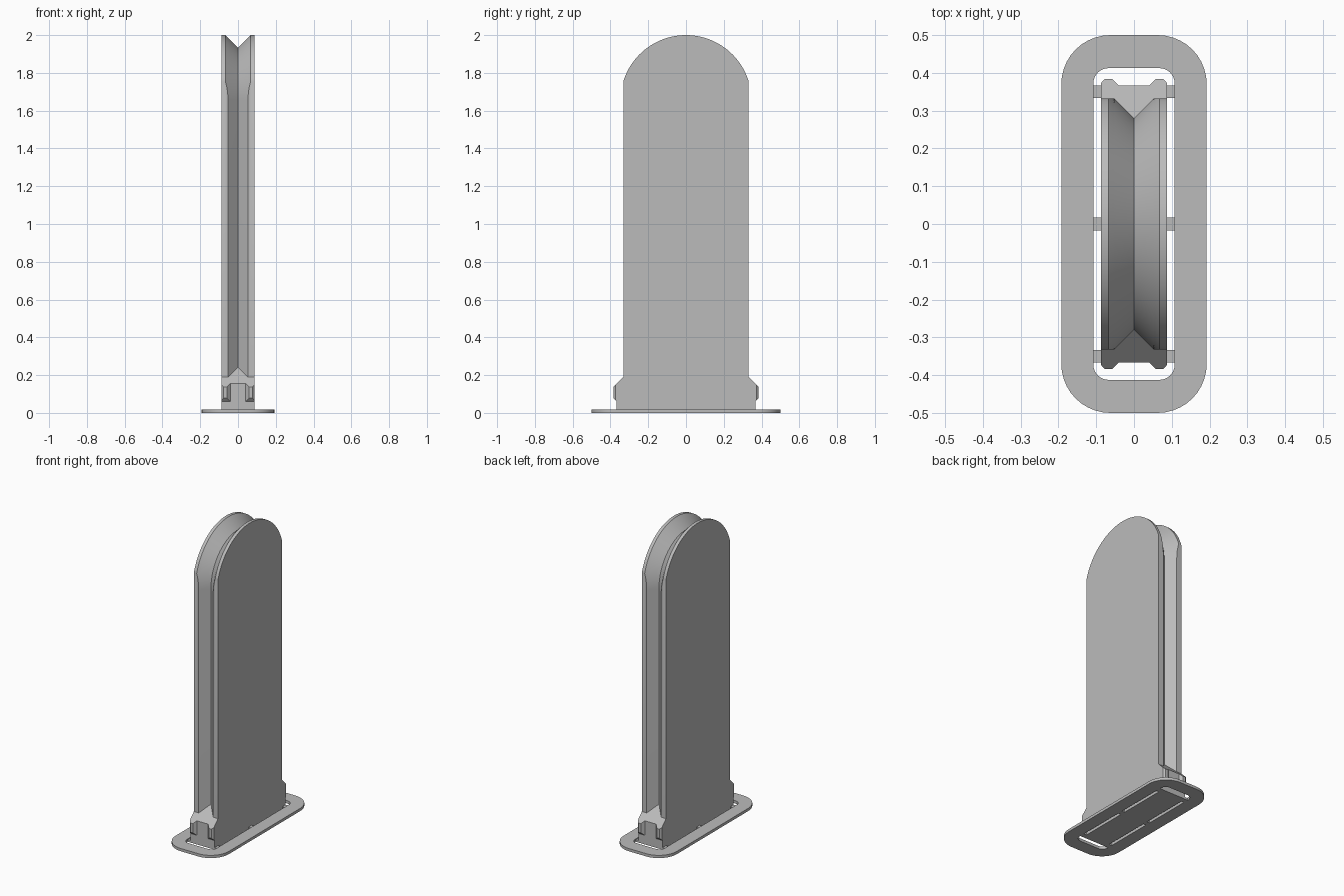
import bpy, bmesh
from math import sin, cos, asin, pi

if "Cube" in bpy.data.objects:
    bpy.data.objects.remove(bpy.data.objects["Cube"])

grey = bpy.data.materials.new("light_grey")
grey.use_nodes = True
colour = (0.5, 0.5, 0.5, 1)
grey.diffuse_color = colour
grey.node_tree.nodes["Principled BSDF"].inputs["Base Color"].default_value = colour


def loft(name, loops, closed=False):
    """Skin equal-length point loops; cap the ends or join last to first."""
    bm = bmesh.new()
    rings = [[bm.verts.new(p) for p in loop] for loop in loops]
    pairs = list(zip(rings, rings[1:]))
    if closed:
        pairs.append((rings[-1], rings[0]))
    else:
        bm.faces.new(rings[0])
        bm.faces.new(rings[-1])
    for a, b in pairs:
        for i in range(len(a)):
            j = (i + 1) % len(a)
            bm.faces.new((a[i], a[j], b[j], b[i]))
    bmesh.ops.recalc_face_normals(bm, faces=bm.faces)
    mesh = bpy.data.meshes.new(name)
    bm.to_mesh(mesh)
    bm.free()
    mesh.materials.append(grey)
    obj = bpy.data.objects.new(name, mesh)
    bpy.context.collection.objects.link(obj)
    bpy.ops.object.select_all(action='DESELECT')
    obj.select_set(True)
    bpy.context.view_layer.objects.active = obj
    bpy.ops.object.shade_smooth_by_angle(angle=pi / 6)
    return obj


HALF_X, HALF_Y, FOOT_Y = 0.0875, 0.332, 0.367
GROOVE_R, LIP_R, TOP = 0.28, 0.347, 2.0
PLATE_Z = 0.018


# Body: side outlines stacked across x, with a V groove round the edge
def slope_z(y):
    return 0.522 - y


def body_outline(x, steps=48):
    r = min(GROOVE_R + abs(x), LIP_R)
    w = min(r, HALF_Y)
    end = asin(w / r)
    arc = [(r * sin(t), TOP - LIP_R + r * cos(t))
           for t in (end * (2 * i / steps - 1) for i in range(steps + 1))]
    left = [(-FOOT_Y, 0), (-FOOT_Y, slope_z(FOOT_Y)), (-w, slope_z(w))]
    right = [(-y, z) for y, z in reversed(left)]
    return [(x, y, z) for y, z in left + arc + right]


half = [HALF_X, LIP_R - GROOVE_R, 0.063, 0.059, 0.055, HALF_Y - GROOVE_R]
loft("body", [body_outline(x) for x in [-h for h in half] + [0] + half[::-1]])


# Base plate: rounded ring with an opening round the body
def rounded(hx, hy, r, z, steps=10):
    pts = []
    for k, (sx, sy) in enumerate([(1, 1), (-1, 1), (-1, -1), (1, -1)]):
        for i in range(steps + 1):
            a = (k + i / steps) * pi / 2
            pts.append((sx * (hx - r) + r * cos(a), sy * (hy - r) + r * sin(a), z))
    return pts


HOLE_X = 0.1075
outer, inner = (0.1925, 0.5, 0.13), (HOLE_X, 0.4125, 0.04)
loft("base_plate", [rounded(*outer, 0), rounded(*outer, PLATE_Z),
                    rounded(*inner, PLATE_Z), rounded(*inner, 0)], closed=True)


def rect(x0, x1, z0, z1, y):
    return [(x0, y, z0), (x1, y, z0), (x1, y, z1), (x0, y, z1)]


for sx, side in ((1, "left"), (-1, "right")):
    # Tabs bridging body and base plate
    for label, y in (("front", -0.35), ("middle", 0), ("back", 0.35)):
        loft(f"{label}_{side}_tab",
             [rect(sx * HALF_X, sx * HOLE_X, 0, 0.014, y + d) for d in (-0.017, 0.017)])
    # Bevelled clips on the foot ends
    for sy, label in ((-1, "front"), (1, "back")):
        tip = 0.384
        loft(f"{label}_{side}_clip", [
            rect(sx * 0.041, sx * HALF_X, 0.06, slope_z(FOOT_Y), sy * FOOT_Y),
            rect(sx * 0.047, sx * HALF_X, 0.066, slope_z(0.373), sy * 0.373),
            rect(sx * 0.058, sx * 0.077, 0.078, slope_z(tip), sy * tip)])
